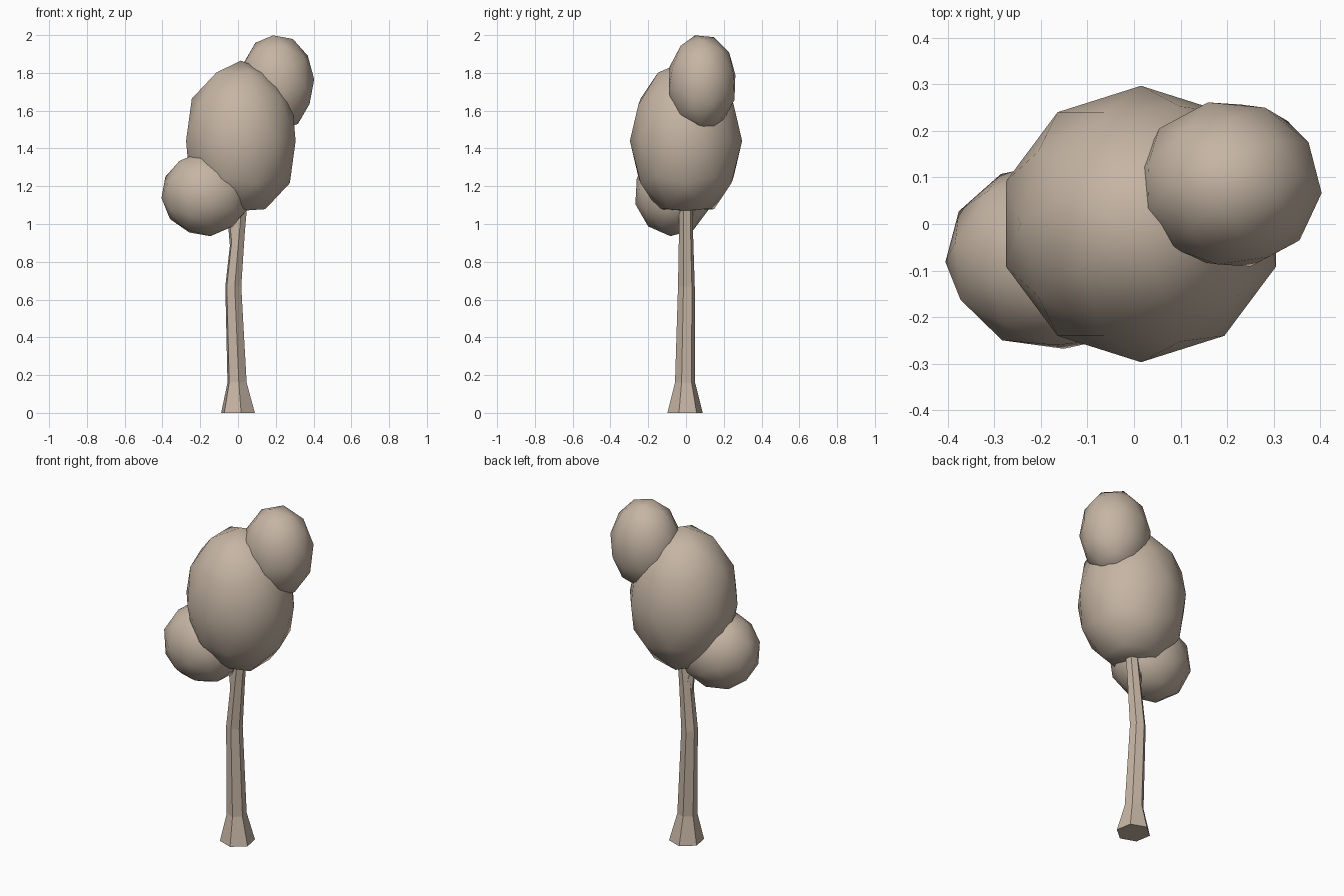
import bpy, bmesh, math
from mathutils import Vector, Euler

cube = bpy.data.objects.get("Cube")
if cube:
    bpy.data.objects.remove(cube, do_unlink=True)

COLOUR = (0.56, 0.46, 0.37, 1)
mat = bpy.data.materials.new("warm tan")
mat.use_nodes = True
mat.diffuse_color = COLOUR
mat.node_tree.nodes["Principled BSDF"].inputs["Base Color"].default_value = COLOUR


def finish(name, bm, smooth):
    bmesh.ops.recalc_face_normals(bm, faces=bm.faces)
    for face in bm.faces:
        face.smooth = smooth
    mesh = bpy.data.meshes.new(name)
    bm.to_mesh(mesh)
    bm.free()
    mesh.materials.append(mat)
    obj = bpy.data.objects.new(name, mesh)
    bpy.context.collection.objects.link(obj)
    return obj


def foliage(name, centre, radii, turn=(0, 0, 0), low=0):
    """Low-poly ellipsoid; turn spins the facets, low flattens the underside."""
    bm = bmesh.new()
    bmesh.ops.create_icosphere(bm, subdivisions=2, radius=1)
    spin = Euler([math.radians(a) for a in turn]).to_matrix()
    for v in bm.verts:
        p = spin @ v.co
        v.co = Vector(centre) + Vector([p[i] * radii[i] for i in range(3)])
        v.co.z = max(v.co.z, low)
    return finish(name, bm, True)


def limb(name, rings, sides, phase):
    """Tapered faceted tube through rings of (x, y, z, radius)."""
    bm = bmesh.new()
    loops = []
    for x, y, z, r in rings:
        angles = [math.radians(phase) + math.tau * i / sides for i in range(sides)]
        loops.append([bm.verts.new((x + r * math.cos(a), y + r * math.sin(a), z))
                      for a in angles])
    for a, b in zip(loops, loops[1:]):
        for i in range(sides):
            j = (i + 1) % sides
            bm.faces.new((a[i], a[j], b[j], b[i]))
    bm.faces.new(loops[0][::-1])
    bm.faces.new(loops[-1])
    return finish(name, bm, False)


# Trunk with flared foot and gentle bend
limb("trunk", [(0, -0.005, 0, 0.095), (-0.005, -0.005, 0.16, 0.054),
               (-0.025, 0.002, 0.67, 0.045), (0.0, 0, 0.95, 0.038),
               (0.02, 0, 1.15, 0.035)], 6, -80)

# Side branches reaching into the foliage
limb("lower_branch", [(-0.012, 0, 0.86, 0.03), (-0.028, -0.005, 0.98, 0.024),
                      (-0.07, -0.03, 1.1, 0.02)], 5, 20)
limb("upper_branch", [(0.02, 0, 1.1, 0.03), (0.1, 0.04, 1.4, 0.025),
                      (0.19, 0.08, 1.65, 0.015)], 5, 20)

# Foliage clumps
foliage("main_foliage", (0.015, 0, 1.44), (0.305, 0.297, 0.425), low=1.07)
foliage("lower_foliage", (-0.17, -0.07, 1.16), (0.237, 0.205, 0.226), (15, 20, 10))
foliage("upper_foliage", (0.205, 0.085, 1.745), (0.2, 0.184, 0.26), (10, -8, 12))
